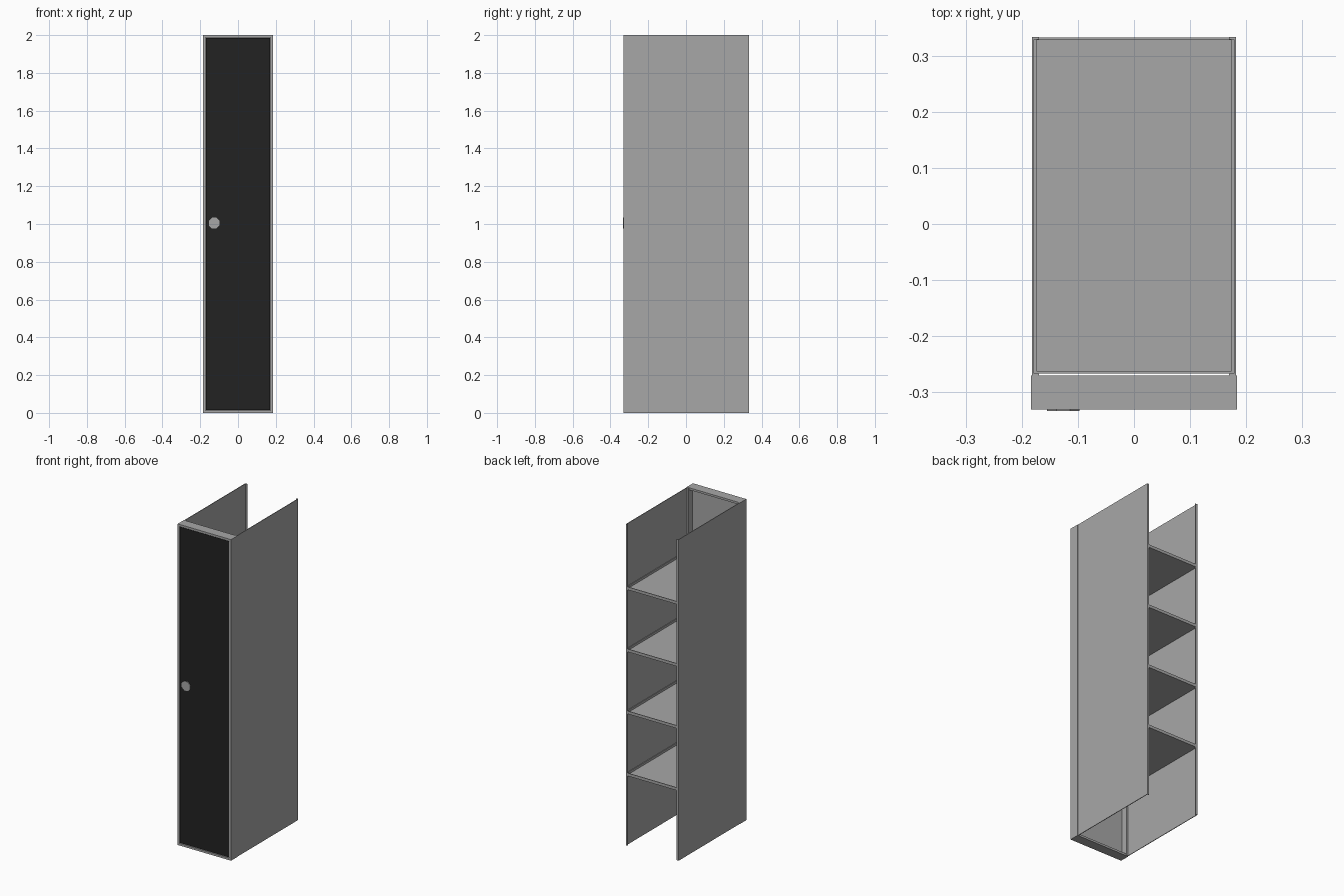
import bpy
import math

cube = bpy.data.objects.get("Cube")
if cube:
    bpy.data.objects.remove(cube, do_unlink=True)


def make_material(name, colour):
    mat = bpy.data.materials.new(name)
    mat.use_nodes = True
    mat.diffuse_color = colour
    mat.node_tree.nodes["Principled BSDF"].inputs["Base Color"].default_value = colour
    return mat


grey = make_material("grey metal", (0.39, 0.39, 0.39, 1))
black = make_material("black door", (0.016, 0.016, 0.016, 1))


def box(name, x, y, z, mat=grey):
    """Box given as (low, high) along each axis."""
    mesh = bpy.data.meshes.new(name)
    corners = [(a, b, c) for a in x for b in y for c in z]
    mesh.from_pydata(corners, [], [(0, 1, 3, 2), (4, 6, 7, 5), (0, 4, 5, 1),
                                   (2, 3, 7, 6), (0, 2, 6, 4), (1, 5, 7, 3)])
    mesh.materials.append(mat)
    obj = bpy.data.objects.new(name, mesh)
    bpy.context.collection.objects.link(obj)
    return obj


def side_box(name, side, x, y, z):
    """Box on the left (+1) or right (-1) side."""
    return box(name, sorted((side * x[0], side * x[1])), y, z)


HALF, WALL = 0.182, 0.004
FRONT, FRAME_BACK, BACK = -0.331, -0.27, 0.333
RIM = 0.013

for side, label in ((1, "left"), (-1, "right")):
    # Thin side panels with folded flanges at the front and back
    side_box(label + "_side_panel", side, (HALF - WALL, HALF), (FRAME_BACK, BACK), (0, 2))
    for part, y in (("back", BACK - WALL), ("front", FRAME_BACK)):
        side_box(f"{label}_{part}_flange", side, (HALF - RIM, HALF - WALL),
                 (y, y + WALL), (0, 2))
    # Upright of the front frame
    side_box(label + "_frame_upright", side, (0.171, 0.184), (FRONT, FRAME_BACK), (0, 2))

# Top and bottom rails of the front frame
for label, z in (("bottom", 0), ("top", 2 - RIM)):
    box(label + "_frame_rail", (-0.171, 0.171), (FRONT, FRAME_BACK), (z, z + RIM))

# Door with a black front and a grey inner lining
box("door_lining", (-0.171, 0.171), (-0.32, -0.31), (RIM, 2 - RIM))
box("door_front", (-0.17, 0.17), (-0.328, -0.32), (0.016, 1.984), black)

# Round flat door handle
bpy.ops.mesh.primitive_cylinder_add(vertices=8, radius=0.031, depth=0.008,
                                    location=(-0.126, BACK * -1 + 0.004, 1.005),
                                    rotation=(math.pi / 2, math.pi / 8, 0))
handle = bpy.context.object
handle.name = "door_handle"
handle.data.materials.append(grey)

# Four shallow tray shelves with upturned lips
INNER = HALF - WALL
Y0, Y1 = FRAME_BACK + WALL, BACK - WALL / 4
LIP = 0.018
for i in range(4):
    z = 0.434 + 0.3865 * i
    name = f"shelf_{i + 1}"
    box(name + "_base", (-INNER, INNER), (Y0, Y1), (z, z + WALL))
    for label, y in (("front", Y0), ("back", Y1 - WALL)):
        box(f"{name}_{label}_lip", (-INNER, INNER), (y, y + WALL), (z + WALL, z + LIP))
    for side, label in ((1, "left"), (-1, "right")):
        side_box(f"{name}_{label}_lip", side, (INNER - WALL, INNER),
                 (Y0 + WALL, Y1 - WALL), (z + WALL, z + LIP))
